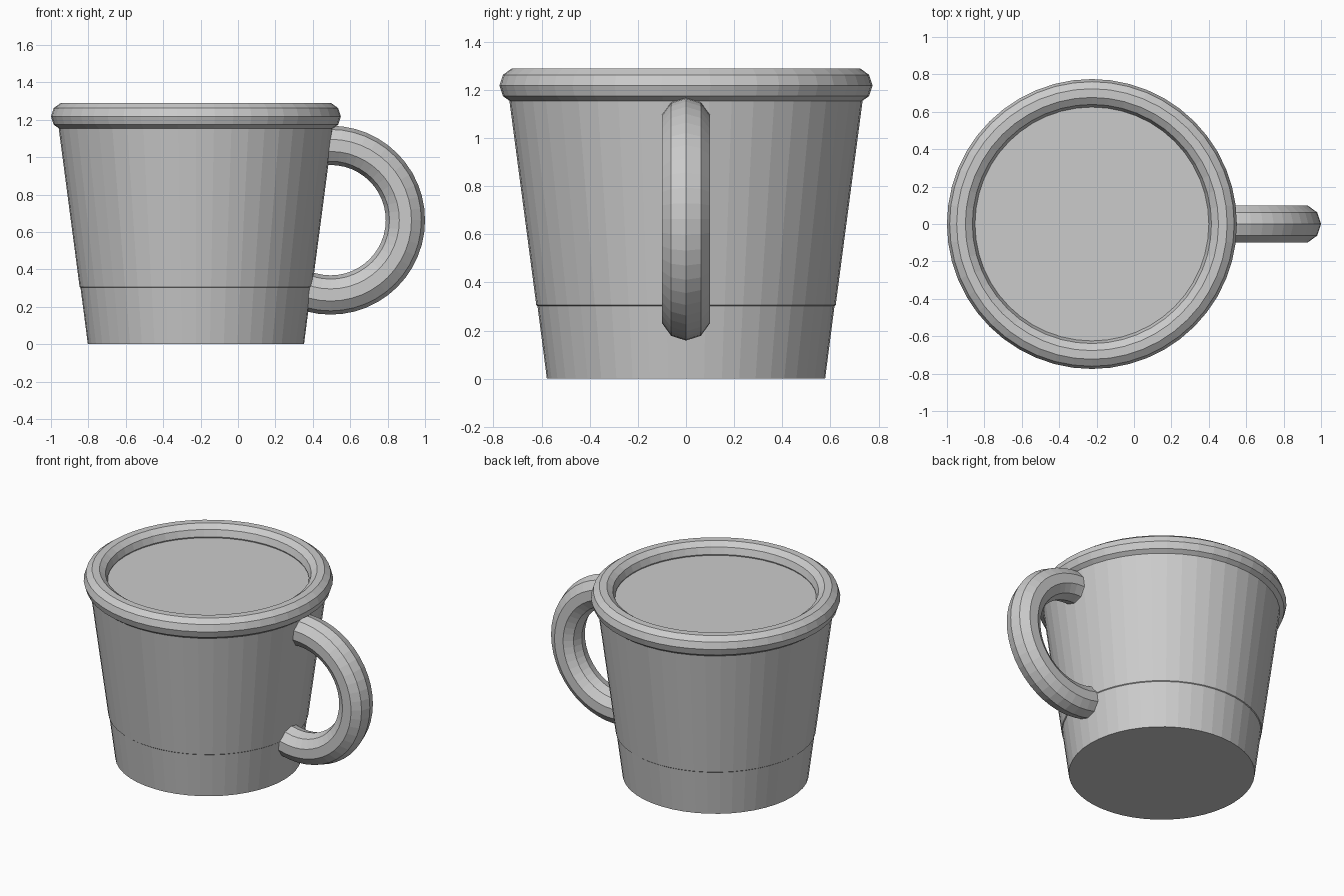
import bpy, bmesh, math

if "Cube" in bpy.data.objects:
    bpy.data.objects.remove(bpy.data.objects["Cube"])

CX = -0.225   # axis of the cup
SEG = 48      # steps around each round part

grey = bpy.data.materials.new("plain grey")
grey.diffuse_color = (0.6, 0.6, 0.6, 1)
grey.use_nodes = True
grey.node_tree.nodes["Principled BSDF"].inputs["Base Color"].default_value = grey.diffuse_color


def finish(name, bm):
    bmesh.ops.recalc_face_normals(bm, faces=bm.faces)
    mesh = bpy.data.meshes.new(name)
    bm.to_mesh(mesh)
    bm.free()
    mesh.materials.append(grey)
    obj = bpy.data.objects.new(name, mesh)
    bpy.context.collection.objects.link(obj)
    return obj


def bridge(bm, a, b):
    n = len(a)
    for i in range(n):
        j = (i + 1) % n
        bm.faces.new((a[i], a[j], b[j], b[i]))


def lathe(name, profile, closed=False):
    """Turn (radius, height) points round the cup axis; cap the ends if open."""
    bm = bmesh.new()
    rings = []
    for r, z in profile:
        rings.append([bm.verts.new((CX + r * math.cos(math.tau * i / SEG),
                                    r * math.sin(math.tau * i / SEG), z))
                      for i in range(SEG)])
    for a, b in zip(rings, rings[1:]):
        bridge(bm, a, b)
    if closed:
        bridge(bm, rings[-1], rings[0])
    else:
        bm.faces.new(rings[0])
        bm.faces.new(rings[-1])
    return finish(name, bm)


def circle(cx, cz, r, n):
    return [(cx + r * math.cos(math.tau * i / n),
             cz + r * math.sin(math.tau * i / n)) for i in range(n)]


# Tapered cup with a fine step above the base band, filled to the rim
lathe("cup_body", [(0.578, 0), (0.617, 0.302), (0.622, 0.306), (0.741, 1.21)])

# Rolled rim
lathe("rim", circle(0.70, 1.218, 0.075, 10), closed=True)

# Ring handle, with its ends buried in the cup wall
bm = bmesh.new()
rings = []
for k in range(-16, 15):
    a = math.tau * k / SEG
    rings.append([bm.verts.new(((0.495 + (0.40 + u) * math.cos(a)), v,
                                0.663 + (0.40 + u) * math.sin(a)))
                  for u, v in circle(0, 0, 0.105, 10)])
for a, b in zip(rings, rings[1:]):
    bridge(bm, a, b)
bm.faces.new(rings[0])
bm.faces.new(rings[-1])
finish("handle", bm)
